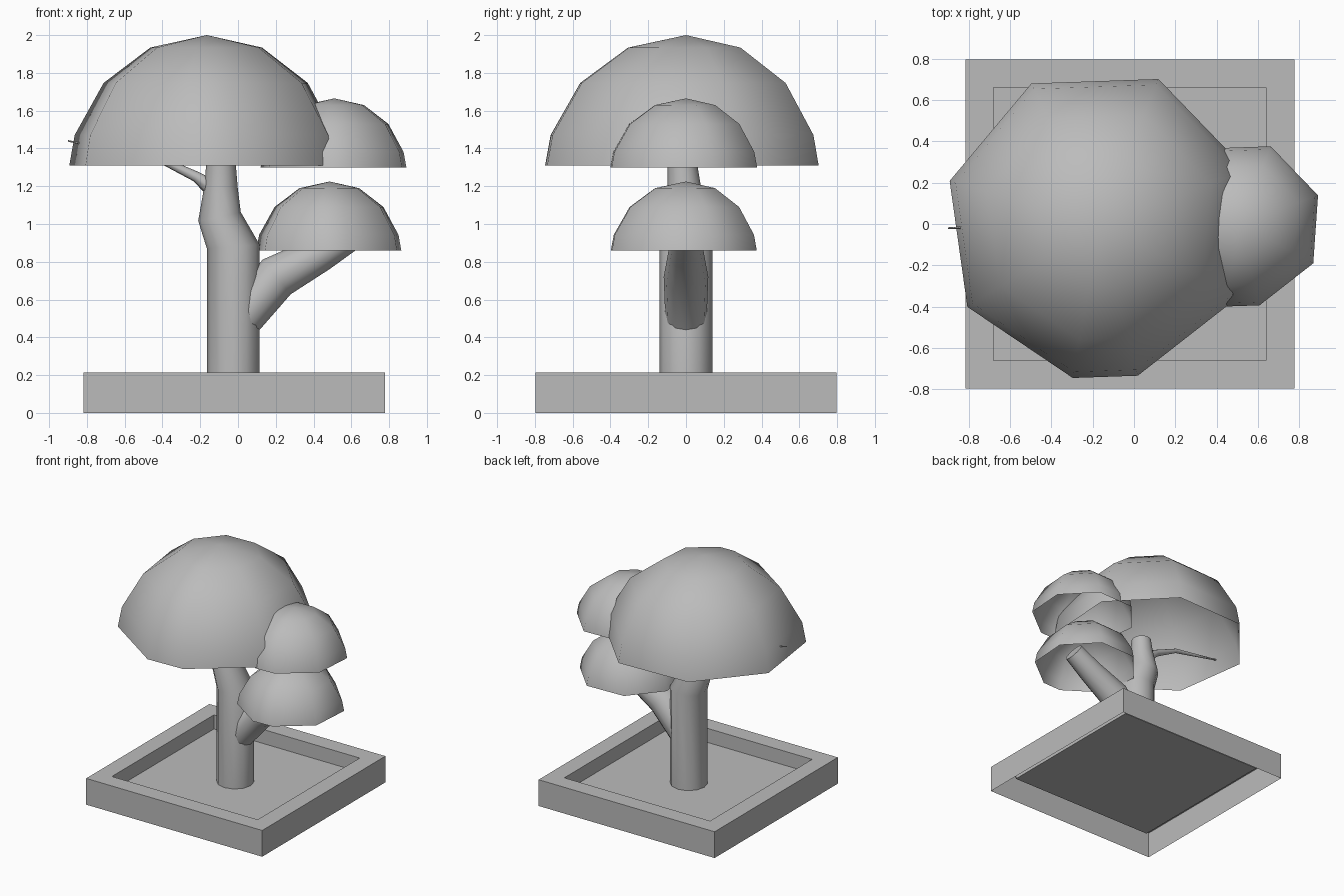
import bpy
import bmesh
from math import radians, sin, cos, tau
from mathutils import Vector

cube = bpy.data.objects.get("Cube")
if cube:
    bpy.data.objects.remove(cube)

# One plain grey for everything
grey = bpy.data.materials.new("plain_grey")
grey.use_nodes = True
colour = (0.5, 0.5, 0.5, 1)
grey.diffuse_color = colour
grey.node_tree.nodes["Principled BSDF"].inputs["Base Color"].default_value = colour


def finish(bm, name, smooth):
    mesh = bpy.data.meshes.new(name)
    bm.to_mesh(mesh)
    bm.free()
    mesh.materials.append(grey)
    obj = bpy.data.objects.new(name, mesh)
    bpy.context.collection.objects.link(obj)
    if smooth:
        bpy.ops.object.select_all(action='DESELECT')
        obj.select_set(True)
        bpy.context.view_layer.objects.active = obj
        bpy.ops.object.shade_smooth_by_angle(angle=radians(smooth))


def bridge(bm, a, b):
    n = len(a)
    for i in range(n):
        j = (i + 1) % n
        bm.faces.new((a[i], a[j], b[j], b[i]))


def dome(name, x, base, top, radius):
    """Open-bottomed faceted cap: seven wide wedges and one narrow one."""
    bm = bmesh.new()
    angles = [radians(284 + 48 * k) for k in range(8)]
    centre = top - radius
    levels = [(base, radius * 0.99)]
    levels += [(centre + radius * cos(radians(p)), radius * sin(radians(p)))
               for p in (72, 48, 24)]
    rings = [[bm.verts.new((x + r * cos(a), r * sin(a), z)) for a in angles]
             for z, r in levels]
    for a, b in zip(rings, rings[1:]):
        bridge(bm, a, b)
    pole = bm.verts.new((x, 0, top))
    for i in range(8):
        bm.faces.new((rings[-1][i], rings[-1][(i + 1) % 8], pole))
    finish(bm, name, 75)


def limb(name, path, sides=12):
    """Tapered tube through (x, y, z, radius) points, capped at both ends."""
    bm = bmesh.new()
    points = [Vector(p[:3]) for p in path]
    rings = []
    for i, p in enumerate(points):
        d = (points[min(i + 1, len(points) - 1)] - points[max(i - 1, 0)]).normalized()
        across = Vector((0, 1, 0))
        other = d.cross(across).normalized()
        across = other.cross(d)
        r = path[i][3]
        rings.append([bm.verts.new(p + r * (cos(tau * k / sides) * other
                                            + sin(tau * k / sides) * across))
                      for k in range(sides)])
    for a, b in zip(rings, rings[1:]):
        bridge(bm, a, b)
    bm.faces.new(rings[0][::-1])
    bm.faces.new(rings[-1])
    bmesh.ops.recalc_face_normals(bm, faces=bm.faces)
    finish(bm, name, 60)


# Planter: open-bottomed outer wall, flat rim, sunken soil bed
bm = bmesh.new()
loops = []
for half, z in ((0.797, 0), (0.797, 0.215), (0.66, 0.215), (0.66, 0.1)):
    loops.append([bm.verts.new((-0.02 + sx * half, sy * half, z))
                  for sx, sy in ((-1, -1), (1, -1), (1, 1), (-1, 1))])
for a, b in zip(loops, loops[1:]):
    bridge(bm, a, b)
bm.faces.new(loops[-1])
finish(bm, "planter", 0)

# Trunk and branches
limb("trunk", [(-0.025, 0, 0.1, 0.14), (-0.025, 0, 0.88, 0.14),
               (-0.098, 0, 1.04, 0.115), (-0.09, -0.01, 1.2, 0.088),
               (-0.09, -0.02, 1.32, 0.078)])
limb("thick_branch", [(0.03, 0, 0.51, 0.11), (0.205, 0, 0.72, 0.118),
                      (0.44, 0, 0.845, 0.095), (0.61, 0, 0.95, 0.08)])
limb("thin_branch", [(-0.1, 0, 1.16, 0.055), (-0.22, 0, 1.25, 0.028),
                     (-0.42, 0, 1.345, 0.018), (-0.9, -0.02, 1.44, 0.004)], 8)

# Foliage caps
dome("large_canopy", -0.165, 1.31, 2.0, 0.765)
dome("upper_small_canopy", 0.51, 1.3, 1.665, 0.41)
dome("lower_small_canopy", 0.485, 0.86, 1.225, 0.408)
